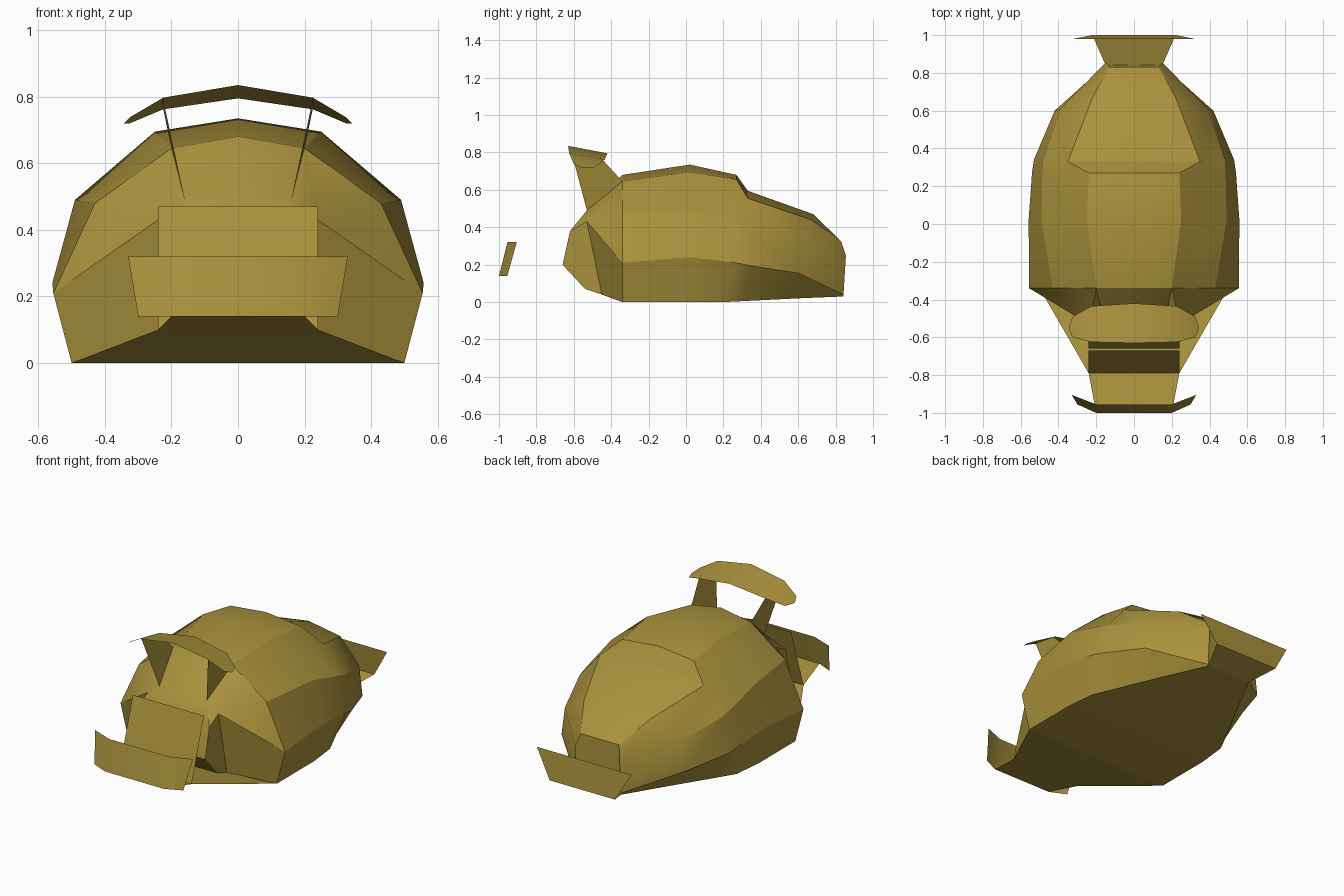
import bpy, bmesh, math

if "Cube" in bpy.data.objects:
    bpy.data.objects.remove(bpy.data.objects["Cube"])

paint = bpy.data.materials.new("olive_gold")
paint.diffuse_color = (0.40, 0.285, 0.045, 1)
paint.use_nodes = True
paint.node_tree.nodes["Principled BSDF"].inputs["Base Color"].default_value = paint.diffuse_color


def build(name, polys):
    """Make one mirrored part from half-side polygons (x >= 0)."""
    bm = bmesh.new()
    for poly in polys:
        pts = [p for i, p in enumerate(poly) if p not in poly[:i]]
        if len(pts) > 2:
            bm.faces.new([bm.verts.new(p) for p in pts])
    bmesh.ops.remove_doubles(bm, verts=bm.verts, dist=0.0005)
    bmesh.ops.recalc_face_normals(bm, faces=bm.faces)
    mesh = bpy.data.meshes.new(name)
    bm.to_mesh(mesh)
    bm.free()
    mesh.materials.append(paint)
    obj = bpy.data.objects.new(name, mesh)
    bpy.context.collection.objects.link(obj)
    mod = obj.modifiers.new("mirror", 'MIRROR')
    mod.use_clip = True
    mod.merge_threshold = 0.0005
    mesh.polygons.foreach_set("use_smooth", [True] * len(mesh.polygons))
    mesh.set_sharp_from_angle(angle=math.radians(28))
    return obj


def strips(rows):
    """Quads between neighbouring rows of points."""
    return [(a[i], a[i + 1], b[i + 1], b[i])
            for a, b in zip(rows, rows[1:]) for i in range(len(a) - 1)]


# Main shell: half sections from roof centre down to floor centre, tail to nose
tail = [(0, -.34, .68), (.2, -.34, .645), (.43, -.34, .48),
        (.555, -.34, .21), (.5, -.34, 0), (0, -.34, 0)]
middle = [(0, .02, .735), (.25, .02, .695), (.49, .02, .49),
          (.558, .02, .24), (.5, .02, 0), (0, .02, 0)]
screen_top = [(0, .27, .68), (.24, .27, .655), (.485, .27, .42),
              (.54, .27, .21), (.48, .2, 0), (0, .2, 0)]
screen_base = [(0, .33, .595), (.35, .33, .555), (.48, .34, .40),
               (.53, .34, .195), (.43, .30, .005), (0, .30, .005)]
hood = [(0, .68, .47), (.22, .67, .44), (.39, .61, .33),
        (.42, .6, .155), (.275, .6, .02), (0, .6, .02)]
nose = [(0, .83, .325), (.13, .83, .325), (.15, .855, .25),
        (.15, .842, .04), (.15, .84, .03), (0, .84, .03)]
build("body_shell", strips([tail, middle, screen_top, screen_base, hood, nose])
      + [nose])

# Tail section: sloped back window, haunches and engine box
T, B, C, D = (.16, -.53, .49), (.24, -.53, .43), (.24, -.62, .38), (.24, -.66, .2)
E, F = (.24, -.54, .07), (.24, -.45, .04)


def mid(p):
    return (0, p[1], p[2])


build("tail_section", [
    (tail[0], tail[1], T, mid(T)), (tail[1], tail[2], B, T),
    (tail[2], tail[3], B), (tail[3], tail[4], F, B),
    (B, C, D, E, F), (T, B, C)]
    + strips([[mid(p), p] for p in (T, C, D, E, F)]))

# Underfloor ramp behind the shell
ramp = [(.5, -.34, 0), (.24, -.79, .10), (.2, -1.0, .14)]
build("underfloor_ramp", strips([[mid(p), p] for p in ramp]))

# Sloped panel standing on the ramp
build("upright_panel", strips([[(0, -.67, .47), (.24, -.67, .47)],
                               [(0, -.79, .10), (.24, -.79, .10)]]))

# Swept bumper blade
build("bumper_blade", strips([
    [(0, -.955, .32), (.2, -.955, .32), (.33, -.905, .32)],
    [(0, -1.0, .14), (.2, -1.0, .14), (.3, -.955, .14)]]))

# Arched wing and its two struts
build("wing", strips([
    [(0, -.63, .835), (.225, -.625, .797), (.325, -.60, .738), (.343, -.56, .72)],
    [(0, -.42, .795), (.225, -.435, .762), (.325, -.49, .72), (.343, -.54, .72)]]))
build("wing_strut", [(T, (.2, -.34, .645), (.225, -.45, .765), (.225, -.61, .793))])

# Nose blade with its flat lip
build("nose_blade", strips([
    [(0, .84, .03), (.15, .84, .03)],
    [(0, 1.0, .08), (.22, 1.0, .08)],
    [(0, .98, .25), (.32, .98, .25)]]))
